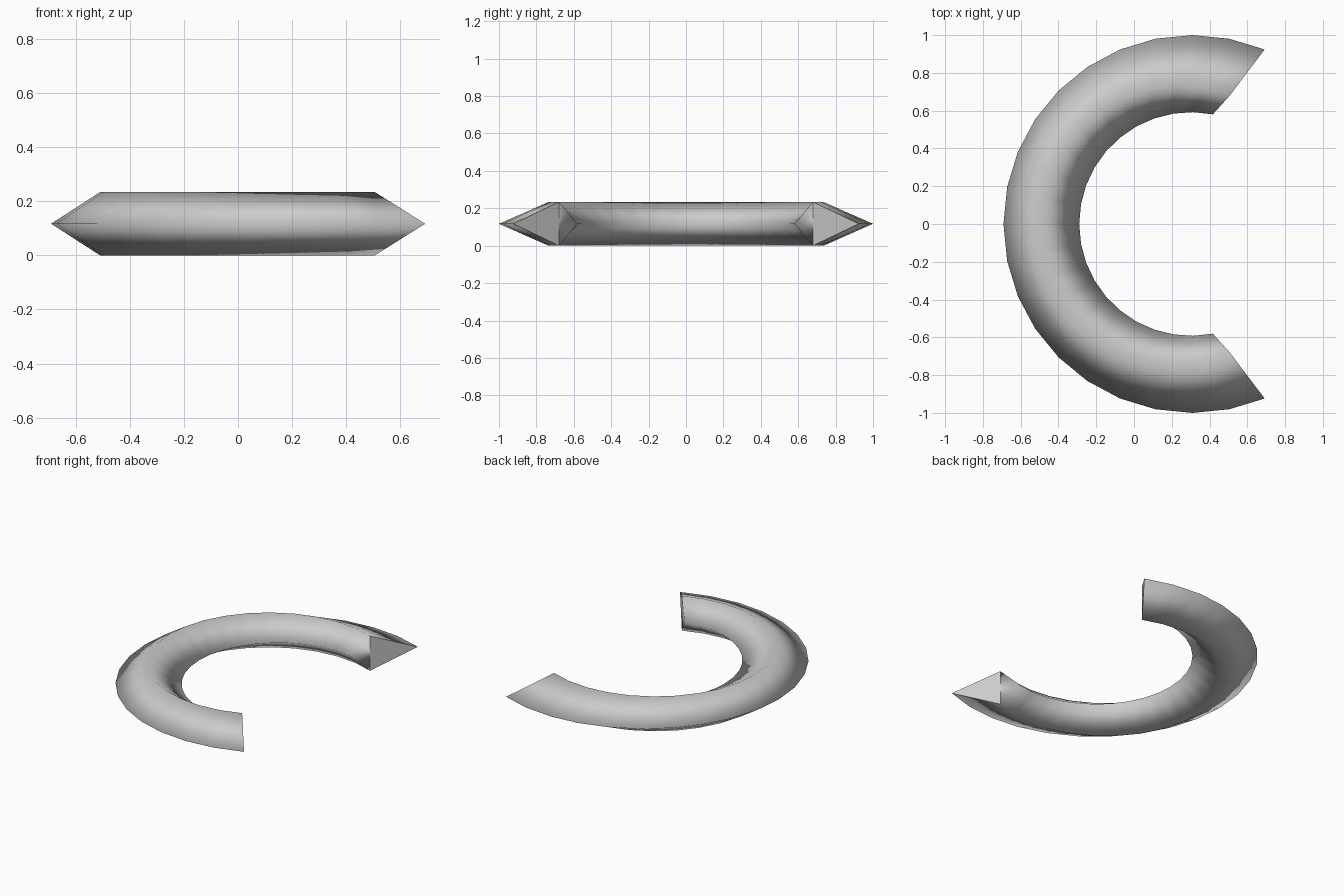
import bpy, bmesh
from math import cos, sin, radians

if "Cube" in bpy.data.objects:
    bpy.data.objects.remove(bpy.data.objects["Cube"])

SEGMENTS = 20
HEIGHT = 0.234

# rails of the diamond section: centre x, radius, start angle, z
RAILS = [
    (0.309, 1.0, 67.5, HEIGHT / 2),      # outer rim
    (0.225, 0.735, 67.5, HEIGHT),        # top ridge
    (0.302, 0.592, 78.75, HEIGHT / 2),   # inner rim
    (0.225, 0.735, 67.5, 0.0),           # bottom ridge
]


def rail(bm, cx, radius, start, z):
    step = (360 - 2 * start) / SEGMENTS
    angles = [radians(start + i * step) for i in range(SEGMENTS + 1)]
    return [bm.verts.new((cx + radius * cos(a), radius * sin(a), z)) for a in angles]


bm = bmesh.new()
rails = [rail(bm, *r) for r in RAILS]

# four swept sides, rounded by smooth shading
for k in range(4):
    a, b = rails[k], rails[(k + 1) % 4]
    for i in range(SEGMENTS):
        bm.faces.new((a[i], a[i + 1], b[i + 1], b[i])).smooth = True

# ends: flat outer cap, inner triangle blends into the inside of the ring
for i in (0, SEGMENTS):
    outer, top, inner, bottom = (r[i] for r in rails)
    bm.faces.new((outer, top, bottom)).smooth = False
    bm.faces.new((inner, bottom, top)).smooth = True

bmesh.ops.recalc_face_normals(bm, faces=bm.faces)
mesh = bpy.data.meshes.new("open_ring")
bm.to_mesh(mesh)
bm.free()

ring = bpy.data.objects.new("open_ring", mesh)
bpy.context.collection.objects.link(ring)
